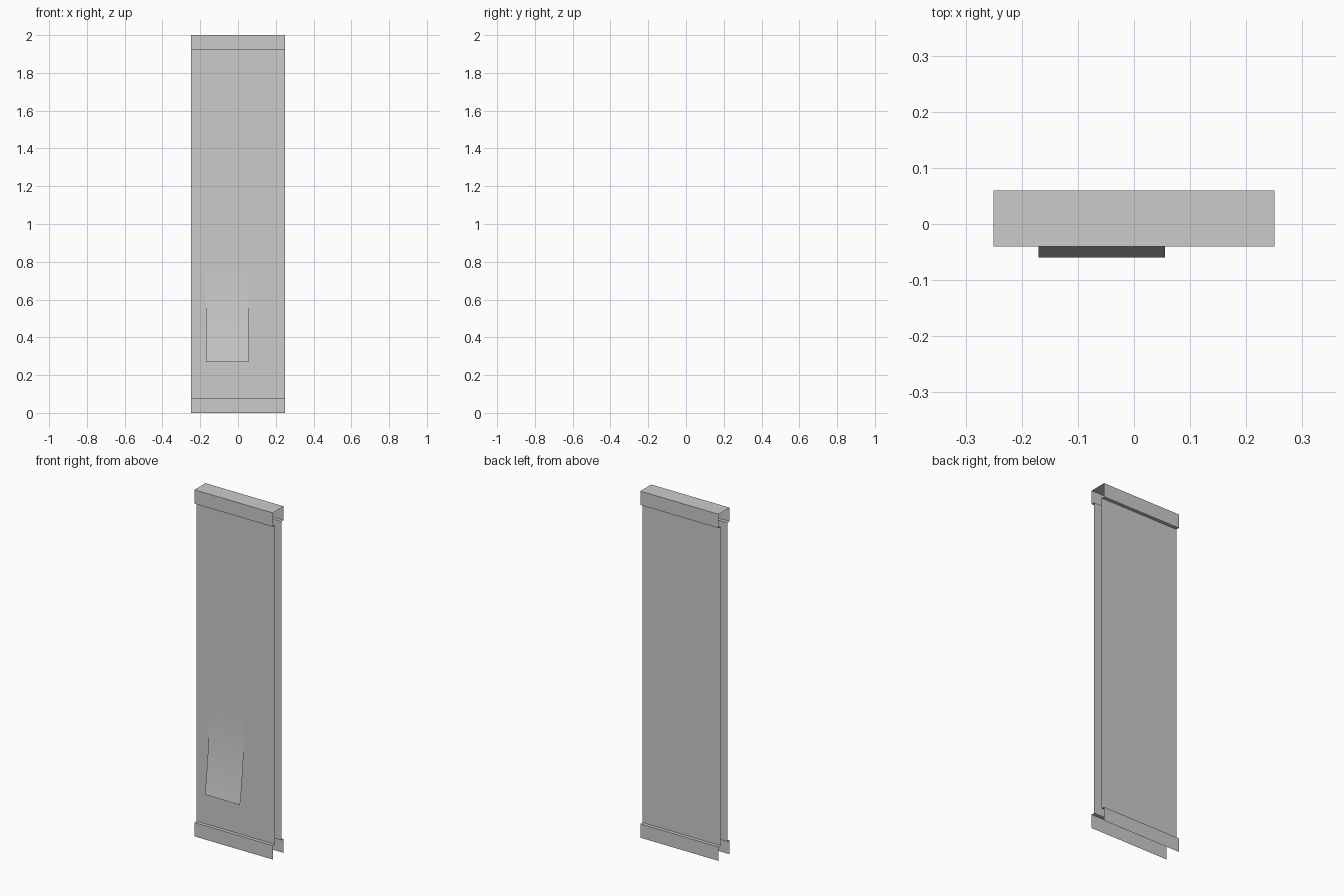
import bpy

if "Cube" in bpy.data.objects:
    bpy.data.objects.remove(bpy.data.objects["Cube"])


def strip(name, profile, x0, x1):
    """Sweep an open (y, z) profile straight along x as a single-sided sheet."""
    n = len(profile)
    verts = [(x, y, z) for x in (x0, x1) for y, z in profile]
    faces = [(i, n + i, n + i + 1, i + 1) for i in range(n - 1)]
    mesh = bpy.data.meshes.new(name)
    mesh.from_pydata(verts, [], faces)
    obj = bpy.data.objects.new(name, mesh)
    bpy.context.collection.objects.link(obj)
    return obj


W = 0.25                      # half width
FRONT, BACK, INSET = -0.04, 0.06, 0.02
BASE, CAP, TOP = 0.08, 1.92, 2.0

# Wall shell: skirting, panel and crown on both sides, open ends and bottom
half = [(0, 0), (0, BASE), (INSET, BASE), (INSET, CAP), (0, CAP), (0, TOP)]
profile = [(FRONT + d, z) for d, z in half]
profile += [(BACK - d, z) for d, z in reversed(half)]
strip("wall_shell", profile, -W, W)

# Peeling wallpaper flap curling away from the front panel
z_top, z_low, steps = 0.78, 0.27, 8
curl = []
for i in range(steps + 1):
    t = 1 - i / steps
    curl.append((FRONT + INSET - 0.04 * t ** 2, z_top + (z_low - z_top) * t))
flap = strip("peeling_flap", curl, -0.17, 0.055)
for p in flap.data.polygons:
    p.use_smooth = True
